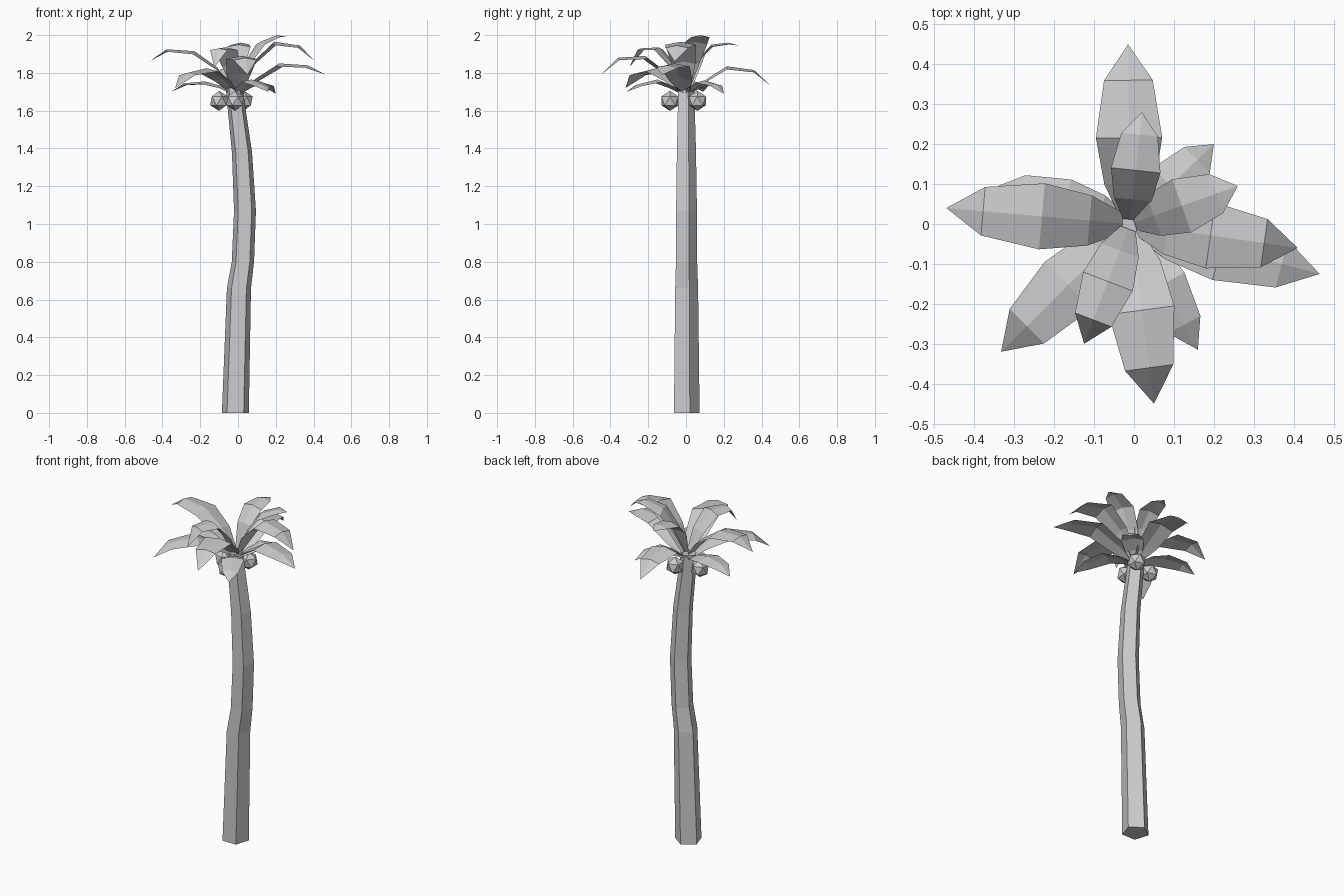
import bpy, bmesh, math
from mathutils import Vector

cube = bpy.data.objects.get("Cube")
if cube:
    bpy.data.objects.remove(cube, do_unlink=True)

# Single plain grey
GREY = (0.6, 0.6, 0.6, 1)
grey = bpy.data.materials.new("plain_grey")
grey.use_nodes = True
grey.diffuse_color = GREY
grey.node_tree.nodes["Principled BSDF"].inputs["Base Color"].default_value = GREY


def add_object(name, bm):
    mesh = bpy.data.meshes.new(name)
    bm.normal_update()
    bm.to_mesh(mesh)
    bm.free()
    mesh.materials.append(grey)
    obj = bpy.data.objects.new(name, mesh)
    bpy.context.collection.objects.link(obj)
    return obj


def bridge(bm, rows, closed):
    """Join consecutive rows of vertices with quads."""
    for a, b in zip(rows, rows[1:]):
        n = len(a)
        for i in range(n if closed else n - 1):
            j = (i + 1) % n
            bm.faces.new((a[i], a[j], b[j], b[i]))


# Trunk: five-sided, bent sideways, tapering; (height, centre x, radius)
def build_trunk():
    path = [(0, -0.014, 0.075), (0.66, 0.005, 0.067), (0.8, 0.026, 0.062),
            (1.07, 0.037, 0.061), (1.38, 0.021, 0.056), (1.6, -0.006, 0.05),
            (1.72, -0.02, 0.047)]
    bm = bmesh.new()
    rings = []
    for z, cx, r in path:
        angles = [math.radians(18 + 72 * i) for i in range(5)]
        rings.append([bm.verts.new((cx + r * math.cos(a), r * math.sin(a) - 0.003, z))
                      for a in angles])
    bridge(bm, rings, True)
    bm.faces.new(rings[0][::-1])
    bm.faces.new(rings[-1])
    add_object("trunk", bm)


# Leaf: folded blade that arches from the crown to a pointed tip
REACH = (0.04, 0.22, 0.48, 0.8)
HALF_WIDTH = (0.025, 0.063, 0.083, 0.061)


def build_leaf(name, tip_x, tip_y, heights, width):
    root = Vector((-0.01, 0, 0))
    span = Vector((tip_x, tip_y, 0)) - root
    side = Vector((-span.y, span.x, 0)).normalized()
    bm = bmesh.new()
    rows = []
    for reach, half, z in zip(REACH, HALF_WIDTH, heights):
        half *= width
        mid = root + span * reach + Vector((0, 0, z))
        drop = Vector((0, 0, -0.2 * half))
        rows.append([bm.verts.new(p) for p in
                     (mid - side * half + drop, mid, mid + side * half + drop)])
    bridge(bm, rows, False)
    tip = bm.verts.new((tip_x, tip_y, heights[-1]))
    right, mid, left = rows[-1]
    bm.faces.new((right, mid, tip))
    bm.faces.new((mid, left, tip))
    add_object(name, bm)


build_trunk()

# Name, tip position, ridge heights from root to tip, width factor
leaves = [
    ("long_leaf_right", -0.47, 0.04, (1.72, 1.83, 1.915, 1.925, 1.86), 1),
    ("long_leaf_left_low", 0.465, -0.125, (1.7, 1.77, 1.85, 1.84, 1.79), 1),
    ("long_leaf_left_high", 0.41, -0.06, (1.72, 1.86, 1.965, 1.945, 1.86), 1),
    ("long_leaf_back", -0.015, 0.45, (1.7, 1.76, 1.835, 1.815, 1.73), 1),
    ("long_leaf_front", 0.05, -0.45, (1.72, 1.8, 1.89, 1.88, 1.79), 1),
    ("long_leaf_front_right", -0.333, -0.32, (1.7, 1.77, 1.825, 1.8, 1.72), 1),
    ("low_leaf_back_left", 0.2, 0.2, (1.69, 1.73, 1.76, 1.74, 1.69), 0.75),
    ("low_leaf_front_left", 0.16, -0.315, (1.69, 1.73, 1.765, 1.74, 1.7), 0.75),
    ("low_leaf_right", -0.354, 0.09, (1.69, 1.73, 1.755, 1.745, 1.7), 0.85),
    ("top_leaf_left", 0.26, 0.095, (1.73, 1.86, 1.965, 2, 1.99), 0.85),
    ("top_leaf_back", 0.02, 0.28, (1.73, 1.87, 1.95, 1.96, 1.945), 0.75),
    ("top_leaf_front", -0.125, -0.3, (1.73, 1.84, 1.935, 1.93, 1.83), 0.8),
]
for leaf in leaves:
    build_leaf(*leaf)

# Nuts under the crown
for i, (x, y) in enumerate([(-0.1, 0.01), (-0.015, -0.085), (0.03, 0.06)]):
    bm = bmesh.new()
    bmesh.ops.create_icosphere(bm, subdivisions=1, radius=0.053)
    nut = add_object(f"nut_{i + 1}", bm)
    nut.location = (x, y, 1.652)
